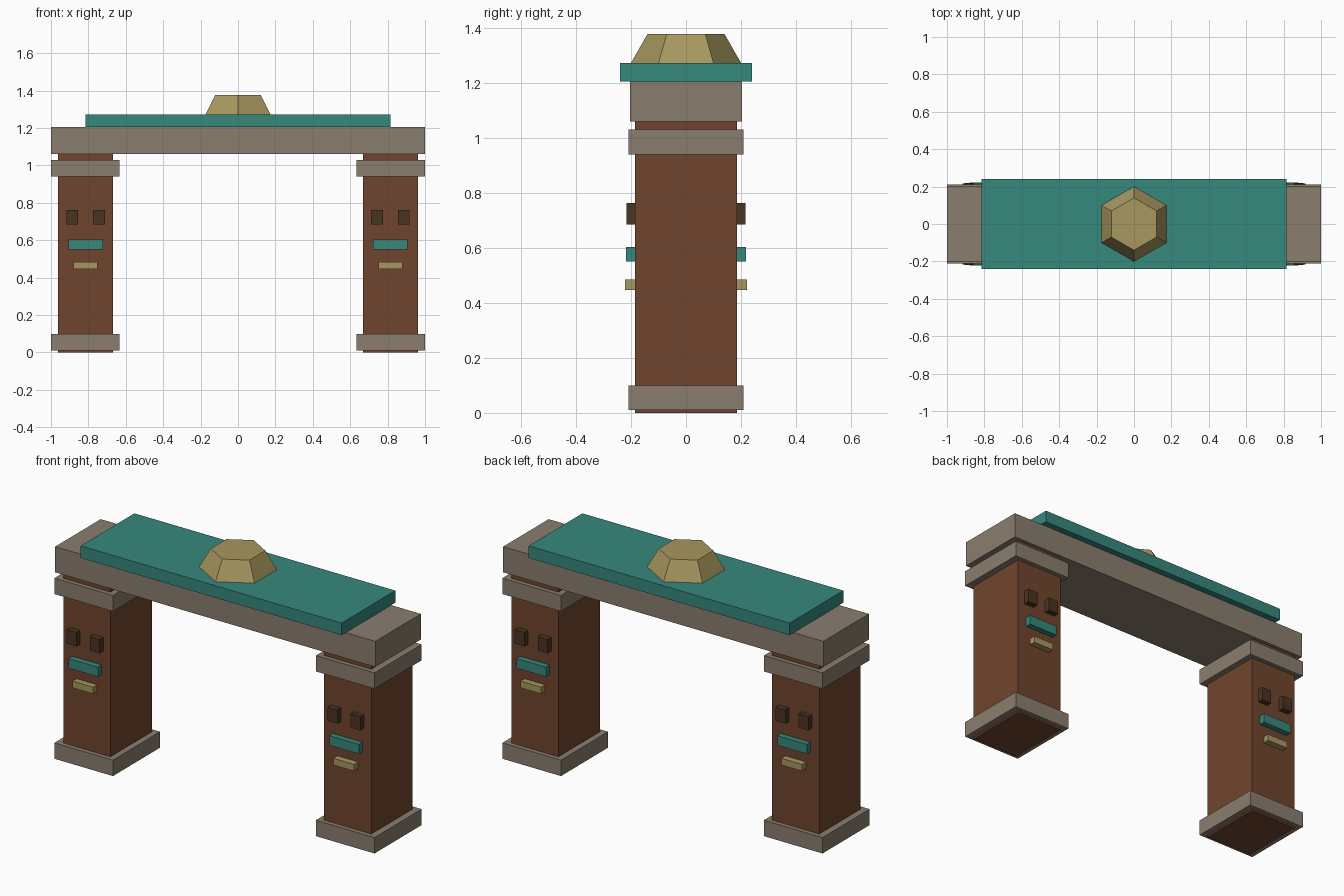
import bpy
import math

cube = bpy.data.objects.get("Cube")
if cube:
    bpy.data.objects.remove(cube, do_unlink=True)


def material(name, red, green, blue):
    """Flat material from 8-bit display colour, stored as linear."""
    lin = [((c / 255 + 0.055) / 1.055) ** 2.4 for c in (red, green, blue)]
    mat = bpy.data.materials.new(name)
    mat.use_nodes = True
    mat.diffuse_color = (*lin, 1)
    bsdf = mat.node_tree.nodes["Principled BSDF"]
    bsdf.inputs["Base Color"].default_value = (*lin, 1)
    bsdf.inputs["Roughness"].default_value = 0.9
    return mat


wood = material("brown wood", 112, 69, 45)
stone = material("grey stone", 138, 125, 110)
teal = material("teal paint", 54, 136, 124)
gold = material("dull gold", 167, 151, 95)
dark = material("dark brown", 74, 52, 33)


def box(name, mat, x, y, z):
    """Box spanning the given (low, high) range on each axis."""
    spans = (x, y, z)
    bpy.ops.mesh.primitive_cube_add(size=1, location=[(a + b) / 2 for a, b in spans])
    obj = bpy.context.object
    obj.name = name
    obj.scale = [abs(b - a) for a, b in spans]
    bpy.ops.object.transform_apply(location=False, rotation=False, scale=True)
    obj.data.materials.append(mat)
    return obj


def block(name, mat, cx, half_x, half_y, z):
    return box(name, mat, (cx - half_x, cx + half_x), (-half_y, half_y), z)


PILLAR_X = 0.815
PILLAR_Y = 0.185

for side, sx in (("left", 1), ("right", -1)):
    cx = sx * PILLAR_X

    # Pillar with its foot and neck bands
    block(f"{side}_pillar", wood, cx, 0.147, PILLAR_Y, (0, 1.06))
    for part, z in (("foot_band", (0.01, 0.10)), ("neck_band", (0.94, 1.03))):
        block(f"{side}_{part}", stone, sx * 0.817, 0.183, 0.21, z)

    # Carved face on the front and the back of the pillar
    for face, sy in (("front", -1), ("back", 1)):
        def carving(part, mat, dx, half, depth, z):
            y = sorted((sy * (PILLAR_Y - 0.01), sy * depth))
            box(f"{side}_{face}_{part}", mat, (cx + dx - half, cx + dx + half), y, z)

        carving("outer_eye", dark, sx * 0.072, 0.031, 0.217, (0.685, 0.763))
        carving("inner_eye", dark, sx * -0.072, 0.031, 0.217, (0.685, 0.763))
        carving("nose_bar", teal, 0, 0.092, 0.218, (0.55, 0.604))
        carving("mouth_bar", gold, 0, 0.065, 0.221, (0.447, 0.485))

# Lintel and roof slab
block("lintel", stone, 0, 1.0, 0.203, (1.06, 1.205))
block("roof_slab", teal, 0, 0.815, 0.24, (1.205, 1.273))

# Six-sided tapered crown with corners on the y axis
bpy.ops.mesh.primitive_cone_add(vertices=6, radius1=0.2, radius2=0.14, depth=0.105,
                                location=(0, 0, 1.3255))
crown = bpy.context.object
crown.name = "crown"
if abs(max(v.co.y for v in crown.data.vertices) - 0.2) > 0.001:
    crown.rotation_euler.z = math.pi / 6
crown.data.materials.append(gold)
